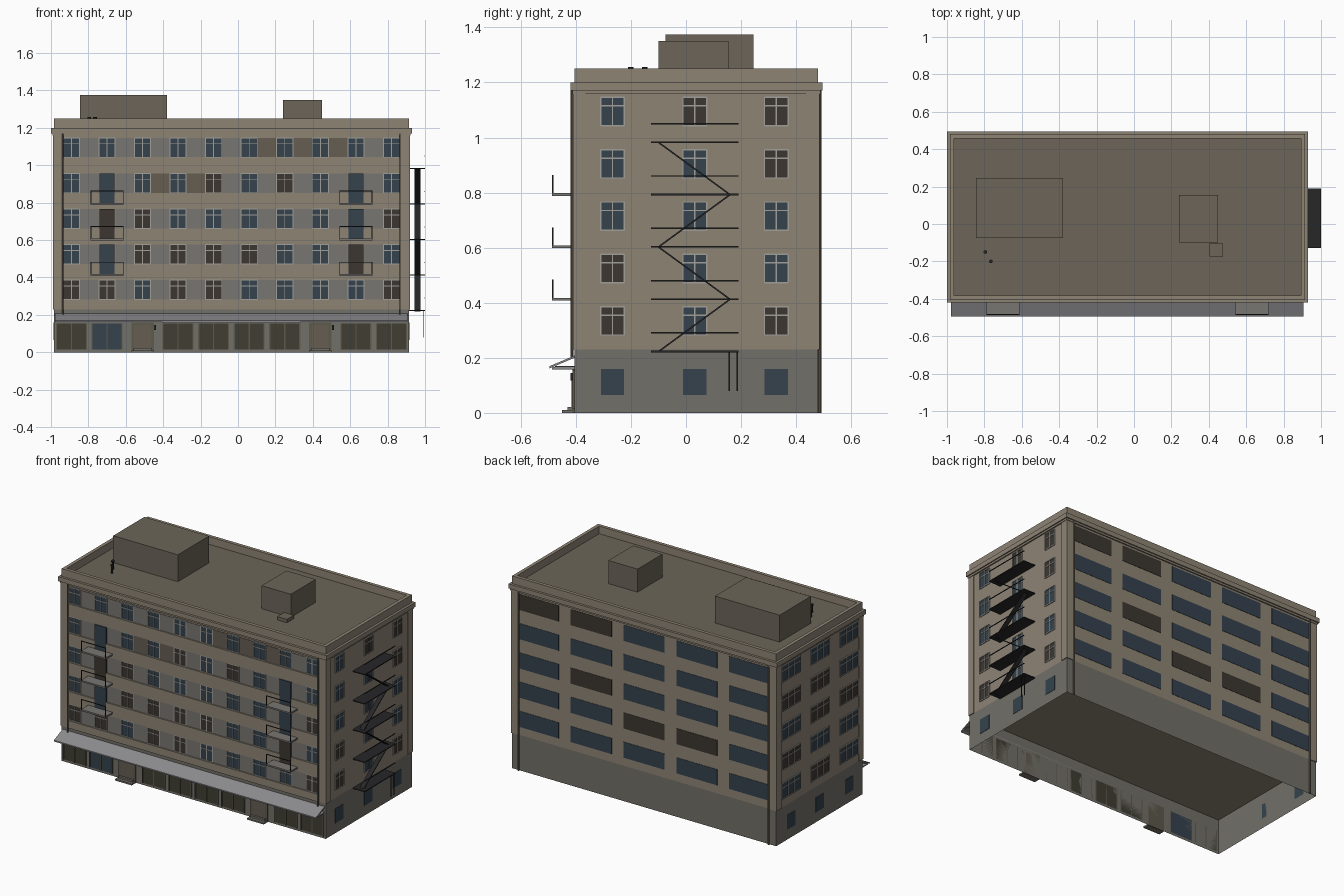
import bpy, bmesh, math, random
from mathutils import Matrix, Vector

if "Cube" in bpy.data.objects:
    bpy.data.objects.remove(bpy.data.objects["Cube"])

random.seed(4)
X0, X1, Y0, Y1 = -0.985, 0.915, -0.405, 0.48      # wall planes
BASE, EAVE, PITCH = 0.23, 1.17, 0.19
CX = (X0 + X1) / 2
COLS = [CX + (i - 4.5) * PITCH for i in range(10)]
ROWS = [0.283 + i * PITCH for i in range(5)]       # window sill heights
SIDE_COLS = [-0.267, 0.032, 0.328]
WIN_H = 0.103

COLORS = {
    "beige": (0.27, 0.23, 0.175), "stone": (0.17, 0.16, 0.14), "roof": (0.15, 0.13, 0.10),
    "pier": (0.19, 0.18, 0.165), "brown": (0.13, 0.11, 0.085), "glass": (0.035, 0.055, 0.075),
    "dark": (0.045, 0.037, 0.03), "frame": (0.36, 0.35, 0.32), "metal": (0.02, 0.02, 0.022),
    "shop": (0.05, 0.047, 0.032), "trim": (0.11, 0.10, 0.07), "awning": (0.26, 0.26, 0.27),
}
parts = {}


def mesh(name, color):
    return parts.setdefault((name, color), bmesh.new())


def box(name, color, x0, x1, y0, y1, z0, z1):
    m = Matrix.Translation(((x0 + x1) / 2, (y0 + y1) / 2, (z0 + z1) / 2))
    m = m @ Matrix.Diagonal((abs(x1 - x0), abs(y1 - y0), abs(z1 - z0), 1))
    return bmesh.ops.create_cube(mesh(name, color), size=1, matrix=m)["verts"]


def wall_box(name, color, side, u0, u1, d0, d1, z0, z1):
    """Box on a facade: u runs along the wall, d is the distance outward."""
    if side == "front":
        box(name, color, u0, u1, Y0 - d1, Y0 - d0, z0, z1)
    elif side == "back":
        box(name, color, u0, u1, Y1 + d0, Y1 + d1, z0, z1)
    elif side == "right":
        box(name, color, X1 + d0, X1 + d1, u0, u1, z0, z1)
    else:
        box(name, color, X0 - d1, X0 - d0, u0, u1, z0, z1)


def ring(name, color, grow, width, z0, z1):
    a, b, c, d = X0 - grow, X1 + grow, Y0 - grow, Y1 + grow
    box(name, color, a, b, c, c + width, z0, z1)
    box(name, color, a, b, d - width, d, z0, z1)
    box(name, color, a, a + width, c + width, d - width, z0, z1)
    box(name, color, b - width, b, c + width, d - width, z0, z1)


def pipe(name, color, x, y, z0, z1, r):
    bmesh.ops.create_cone(mesh(name, color), cap_ends=True, segments=8, radius1=r, radius2=r,
                          depth=z1 - z0, matrix=Matrix.Translation((x, y, (z0 + z1) / 2)))


def prism(name, color, profile, x0, x1):
    """Extrude a (y, z) outline along x."""
    bm = mesh(name, color)
    f = bm.faces.new([bm.verts.new((x0, y, z)) for y, z in profile])
    out = bmesh.ops.extrude_face_region(bm, geom=[f])["geom"]
    bmesh.ops.translate(bm, vec=(x1 - x0, 0, 0),
                        verts=[v for v in out if isinstance(v, bmesh.types.BMVert)])


def window(side, u, z, w, h=WIN_H, panes=2):
    glass = "dark" if random.random() < 0.3 else "glass"
    wall_box("window_glass", glass, side, u - w / 2, u + w / 2, 0, 0.002, z, z + h)
    t = 0.005
    for i in range(panes + 1):                     # jambs and mullions
        c = u - w / 2 + w * i / panes
        wall_box("window_frames", "frame", side, c - t / 2, c + t / 2, 0, 0.005, z, z + h)
    for c in (z, z + h * 0.7, z + h):              # sill, transom, head
        wall_box("window_frames", "frame", side, u - w / 2, u + w / 2, 0, 0.005, c - t / 2, c + t / 2)


# Main body, with the ground floor hollow and open underneath
box("upper_walls", "beige", X0, X1, Y0, Y1, BASE, EAVE)
verts = box("ground_floor_walls", "stone", X0, X1, Y0, Y1, 0, BASE)
bm = mesh("ground_floor_walls", "stone")
bm.normal_update()
bmesh.ops.delete(bm, geom=[f for f in bm.faces if abs(f.normal.z) > 0.5], context="FACES")

# Corner pilasters
for x0, x1 in ((X0 - 0.005, X0 + 0.05), (X1 - 0.05, X1 + 0.005)):
    for y0, y1 in ((Y0 - 0.006, Y0 + 0.04), (Y1 - 0.045, Y1 + 0.005)):
        box("corner_pilasters", "beige", x0, x1, y0, y1, BASE, EAVE)

# Cornice, roof and parapet
box("roof_deck", "roof", X0, X1, Y0, Y1, EAVE, 1.2)
ring("cornice", "beige", 0.015, 0.03, EAVE, 1.2)
ring("cornice_lower_step", "beige", 0.008, 0.01, EAVE - 0.012, EAVE)
ring("parapet", "beige", 0.0, 0.022, 1.2, 1.25)

# Rooftop huts, hatch and vents
box("large_roof_hut", "roof", -0.845, -0.38, -0.075, 0.245, 1.2, 1.375)
box("small_roof_hut", "roof", 0.24, 0.45, -0.1, 0.155, 1.2, 1.35)
box("roof_hatch", "roof", 0.405, 0.475, -0.175, -0.105, 1.2, 1.222)
for x, y in ((-0.795, -0.15), (-0.765, -0.2)):
    pipe("roof_vents", "metal", x, y, 1.2, 1.25, 0.006)
    pipe("roof_vents", "metal", x, y, 1.245, 1.257, 0.01)

# Front facade: spandrel bands, piers between windows, windows and balcony doors
left, right = X0 + 0.05, X1 - 0.05
for r, z in enumerate(ROWS):
    low = BASE if r == 0 else ROWS[r - 1] + WIN_H + 0.002
    wall_box("front_spandrels", "beige", "front", left, right, 0, 0.008, low, z - 0.004)
    for i in range(9):
        tint = "brown" if (r == 4 and 5 <= i <= 7) or (r == 3 and 2 <= i <= 3) else "pier"
        wall_box("front_piers", tint, "front", COLS[i] + 0.044, COLS[i + 1] - 0.044,
                 0, 0.003, z, z + WIN_H)
    for i, x in enumerate(COLS):
        if i in (1, 8) and 1 <= r <= 3:
            floor = z - 0.055
            wall_box("balcony_doors", "dark" if (r + i) % 3 == 0 else "glass", "front",
                     x - 0.04, x + 0.04, 0, 0.011, floor, z + WIN_H)
            # Balcony slab with a thin front railing
            wall_box("balcony_slabs", "pier", "front", x - 0.088, x + 0.088, 0, 0.082,
                     floor - 0.01, floor)
            wall_box("balcony_rails", "metal", "front", x - 0.088, x + 0.088, 0.077, 0.081,
                     floor + 0.062, floor + 0.066)
            for s in (-1, 1):
                px = x + s * 0.086
                wall_box("balcony_rails", "metal", "front", px - 0.002, px + 0.002, 0.077, 0.081,
                         floor, floor + 0.066)
        else:
            window("front", x, z, 0.086)

# Side facades and wide back windows
for r, z in enumerate(ROWS):
    for y in SIDE_COLS:
        window("right", y, z, 0.086)
        window("left", y, z, 0.19, panes=3)
    for i in range(5):
        dark = (i, r) in ((4, 4), (3, 4), (2, 1), (1, 1), (3, 2))
        x = CX + (i - 2) * 2 * PITCH
        wall_box("back_windows", "dark" if dark else "glass", "back",
                 x - 0.147, x + 0.147, 0, 0.002, z, z + WIN_H)
for side in ("left", "right"):
    for y in SIDE_COLS:
        wall_box("ground_side_windows", "glass", side, y - 0.042, y + 0.042, 0, 0.002, 0.065, 0.16)

# Shop fronts and two entrances
for i, x in enumerate(COLS):
    if i in (2, 7):
        wall_box("entrance_surrounds", "trim", "front", x - 0.06, x + 0.06, 0, 0.008, 0, 0.16)
        wall_box("entrance_doors", "brown", "front", x - 0.045, x + 0.045, 0, 0.011, 0.02, 0.145)
        wall_box("entrance_steps", "stone", "front", x - 0.06, x + 0.06, 0, 0.045, 0, 0.01)
        wall_box("entrance_steps", "stone", "front", x - 0.05, x + 0.05, 0, 0.025, 0.01, 0.022)
        wall_box("entrance_lamps", "metal", "front", x + 0.062, x + 0.072, 0, 0.015, 0.118, 0.145)
    else:
        wall_box("shop_glass", "glass" if i == 1 else "shop", "front",
                 x - 0.08, x + 0.08, 0, 0.003, 0.015, 0.155)
        for u in (-0.08, 0, 0.08):
            wall_box("shop_mullions", "trim", "front", x + u - 0.003, x + u + 0.003,
                     0, 0.007, 0.015, 0.155)

# Sloped awning with a flat sign ledge below it
prism("awning", "awning", [(Y0, 0.2), (Y0, 0.208), (-0.495, 0.17), (-0.495, 0.162)], -0.978, 0.907)
box("awning_ledge", "awning", -0.978, 0.907, -0.475, Y0, 0.166, 0.171)
box("sign_ledge", "awning", -0.405, 0.335, -0.487, Y0, 0.158, 0.166)

# Drainpipes
for x in (left, right):
    pipe("drainpipes", "brown", x, Y0 - 0.009, 0.2, EAVE, 0.005)
    pipe("drainpipes", "brown", x, Y1 + 0.006, 0, EAVE, 0.006)

# Fire escape: landings, rails, zigzag stairs and drop ladder
ya, yb = -0.1, 0.16
for k in range(5):
    z = 0.223 + k * PITCH
    box("fire_escape_landings", "metal", X1, 1.0, -0.127, 0.19, z - 0.003, z + 0.003)
    box("fire_escape_rails", "metal", 0.996, 1.0, -0.127, 0.19, z + 0.065, z + 0.07)
    if k < 4:
        p, q = (ya, yb) if k % 2 == 0 else (yb, ya)
        prism("fire_escape_stairs", "metal",
              [(p, z - 0.004), (q, z + PITCH - 0.004), (q, z + PITCH + 0.003), (p, z + 0.003)],
              0.945, 0.975)
for y in (0.157, 0.186):
    box("drop_ladder", "metal", 0.989, 0.993, y - 0.002, y + 0.002, 0.08, 0.223)

# Turn every collected part into an object
mats = {}
for key, rgb in COLORS.items():
    mats[key] = bpy.data.materials.new(key)
    mats[key].diffuse_color = (*rgb, 1)
for (name, color), bm in parts.items():
    if name != "ground_floor_walls":
        bmesh.ops.recalc_face_normals(bm, faces=bm.faces[:])
    me = bpy.data.meshes.new(name)
    bm.to_mesh(me)
    bm.free()
    me.materials.append(mats[color])
    bpy.context.collection.objects.link(bpy.data.objects.new(name, me))

for m in bpy.data.materials:
    if m.users and not m.is_grease_pencil:
        m.use_nodes = True
        m.node_tree.nodes["Principled BSDF"].inputs["Base Color"].default_value = m.diffuse_color
